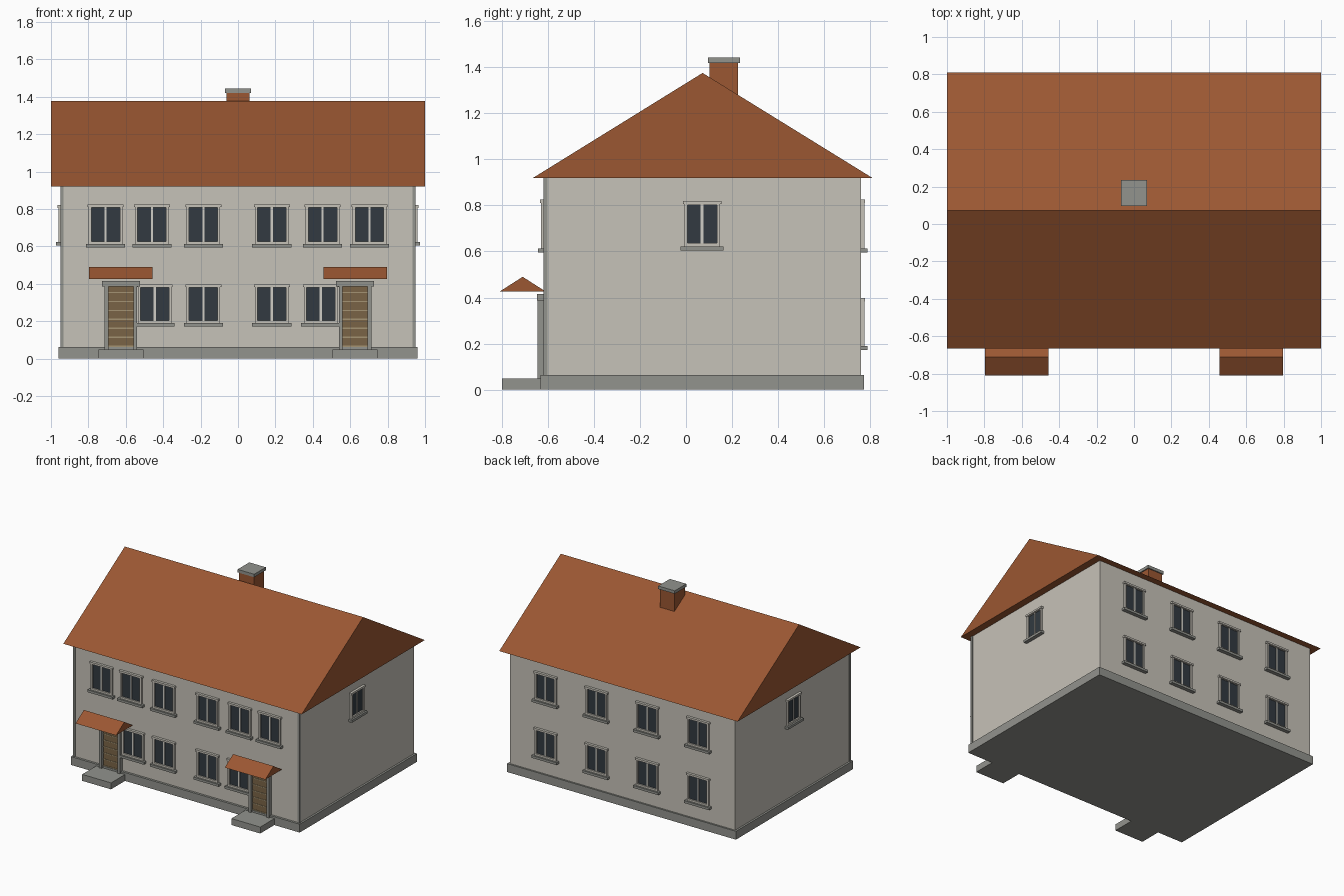
import bpy, bmesh, math
from mathutils import Matrix, Vector

if "Cube" in bpy.data.objects:
    bpy.data.objects.remove(bpy.data.objects["Cube"])


def material(name, rgb):
    lin = [((c / 255 + 0.055) / 1.055) ** 2.4 for c in rgb]
    m = bpy.data.materials.new(name)
    m.diffuse_color = (*lin, 1)
    m.use_nodes = True
    m.node_tree.nodes["Principled BSDF"].inputs["Base Color"].default_value = m.diffuse_color
    return m


PLASTER = material("plaster", (198, 194, 184))
STONE = material("grey stone", (146, 147, 141))
TILE = material("roof tile", (155, 87, 50))
GLASS = material("dark glass", (50, 58, 65))
WOOD = material("door wood", (122, 100, 70))
SLAT = material("light wood", (165, 148, 115))
SASH = material("sash white", (208, 206, 198))


def finish(name, bm, mat):
    bmesh.ops.recalc_face_normals(bm, faces=bm.faces)
    mesh = bpy.data.meshes.new(name)
    bm.to_mesh(mesh)
    bm.free()
    mesh.materials.append(mat)
    ob = bpy.data.objects.new(name, mesh)
    bpy.context.collection.objects.link(ob)
    return ob


def boxes(name, mat, spans, place=Matrix()):
    """One object from boxes given as (x0, x1, y0, y1, z0, z1)."""
    bm = bmesh.new()
    for x0, x1, y0, y1, z0, z1 in spans:
        centre = Vector(((x0 + x1) / 2, (y0 + y1) / 2, (z0 + z1) / 2))
        size = Matrix.Diagonal((x1 - x0, y1 - y0, z1 - z0, 1))
        bmesh.ops.create_cube(bm, size=1, matrix=place @ Matrix.Translation(centre) @ size)
    return finish(name, bm, mat)


def gable(name, mat, x0, x1, profile):
    """Triangular (y, z) profile extruded along x."""
    bm = bmesh.new()
    face = bm.faces.new([bm.verts.new((x0, y, z)) for y, z in profile])
    out = bmesh.ops.extrude_face_region(bm, geom=[face])
    moved = [g for g in out["geom"] if isinstance(g, bmesh.types.BMVert)]
    bmesh.ops.translate(bm, vec=(x1 - x0, 0, 0), verts=moved)
    return finish(name, bm, mat)


def window(name, x, y, z0, z1, angle=0, w=0.09):
    """Window on a wall; z0 is the sill top, local -y points outwards."""
    place = Matrix.Translation((x, y, 0)) @ Matrix.Rotation(angle, 4, 'Z')
    t, d = 0.014, 0.015
    boxes(name + "_frame", PLASTER, [
        (-w, -w + t, -d, 0.01, z0, z1), (w - t, w, -d, 0.01, z0, z1),
        (-w + t, w - t, -d, 0.01, z0, z0 + t), (-w + t, w - t, -d, 0.01, z1 - t, z1),
        (-w - 0.006, w + 0.006, -d - 0.004, 0.01, z1 - 0.011, z1 + 0.003)], place)
    boxes(name + "_mullion", SASH, [(-0.006, 0.006, -0.01, 0.01, z0 + t, z1 - t)], place)
    boxes(name + "_glass", GLASS, [(-w + t, w - t, -0.004, 0.004, z0 + t, z1 - t)], place)
    boxes(name + "_sill", STONE, [(-w - 0.015, w + 0.015, -0.028, 0.01, z0 - 0.018, z0)], place)


# Main body, plinth and front corner strips
FRONT, BACK, SIDE = -0.615, 0.76, 0.945
boxes("walls", PLASTER, [(-SIDE, SIDE, FRONT, BACK, 0.03, 0.93)])
boxes("plinth", STONE, [(-0.96, 0.96, -0.632, 0.773, 0, 0.063)])
boxes("corner_strips", STONE, [(0.934, 0.95, -0.62, -0.602, 0.06, 0.925),
                               (-0.95, -0.934, -0.62, -0.602, 0.06, 0.925)])

# Roof and chimney
gable("roof", TILE, -1, 1, [(-0.665, 0.92), (0.81, 0.92), (0.072, 1.376)])
boxes("chimney", TILE, [(-0.061, 0.061, 0.102, 0.226, 1.2, 1.422)])
boxes("chimney_cap", STONE, [(-0.069, 0.069, 0.095, 0.234, 1.42, 1.443)])

# Windows: upper and lower floors, front, back and sides
UPPER, LOWER = (0.613, 0.822), (0.189, 0.394)
for i, x in enumerate((-0.708, -0.46, -0.185, 0.181, 0.452, 0.703)):
    window(f"front_upper_window_{i}", x, FRONT, *UPPER)
for i, x in enumerate((-0.445, -0.185, 0.181, 0.443)):
    window(f"front_lower_window_{i}", x, FRONT, *LOWER)
for i, x in enumerate((-0.64, -0.213, 0.213, 0.64)):
    window(f"back_upper_window_{i}", x, BACK, *UPPER, math.pi)
    window(f"back_lower_window_{i}", x, BACK, *LOWER, math.pi)
for s, label in ((1, "right"), (-1, "left")):
    window(f"{label}_window", s * SIDE, 0.07, 0.622, 0.817, s * math.pi / 2, 0.078)

# Entrances: step, door, stone surround and small gabled canopy
for s, label in ((-1, "left"), (1, "right")):
    c = s * 0.626
    place = Matrix.Translation((c, 0, 0))
    boxes(label + "_step", STONE, [(-0.121, 0.121, -0.80, -0.6, 0, 0.049)], place)
    boxes(label + "_door", WOOD, [(-0.07, 0.07, -0.625, -0.6, 0.049, 0.39)], place)
    boxes(label + "_door_slats", SLAT, [
        (-0.066, 0.066, -0.628, -0.62, z - 0.003, z + 0.003)
        for z in (0.066 + 0.048 * k for k in range(7))], place)
    boxes(label + "_door_surround", STONE, [
        (-0.087, -0.066, -0.645, -0.6, 0.049, 0.386),
        (0.066, 0.087, -0.645, -0.6, 0.049, 0.386),
        (-0.101, 0.101, -0.648, -0.6, 0.386, 0.415)], place)
    gable(label + "_canopy", TILE, c - 0.17, c + 0.17,
          [(-0.81, 0.426), (-0.61, 0.426), (-0.71, 0.49)])
